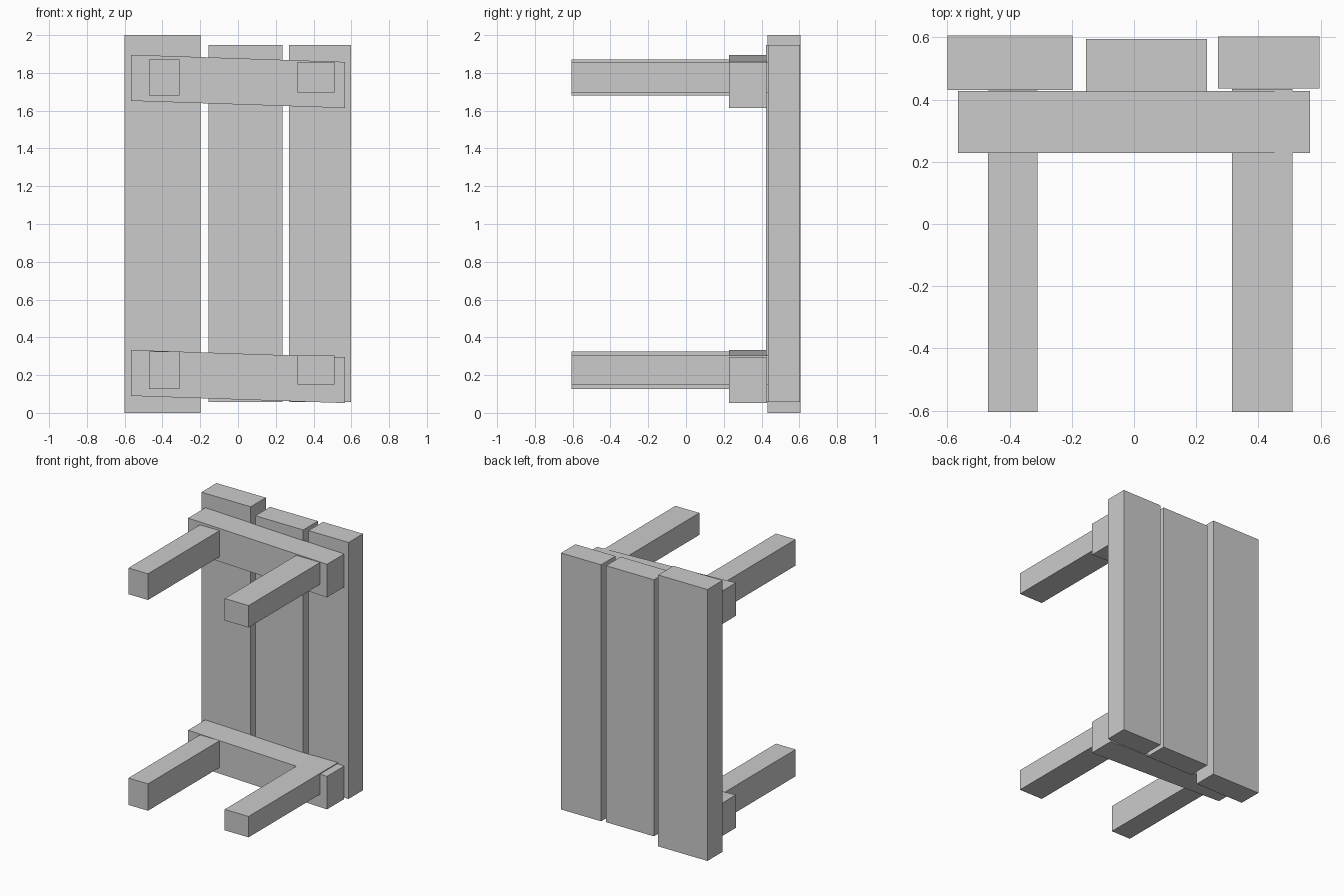
import bpy

if "Cube" in bpy.data.objects:
    bpy.data.objects.remove(bpy.data.objects["Cube"])


def block(name, x, y, z, drop=0.0):
    """Box from (min, max) ranges; the right end is lowered by drop."""
    verts = [(x[i], y[j], z[k] - drop * i)
             for i in (0, 1) for j in (0, 1) for k in (0, 1)]
    faces = [(0, 1, 3, 2), (4, 6, 7, 5), (0, 4, 5, 1),
             (2, 3, 7, 6), (0, 2, 6, 4), (1, 5, 7, 3)]
    mesh = bpy.data.meshes.new(name)
    mesh.from_pydata(verts, [], faces)
    mesh.update()
    obj = bpy.data.objects.new(name, mesh)
    bpy.context.collection.objects.link(obj)
    return obj


# Three upright tabletop planks of uneven size
block("left_plank", (-0.60, -0.198), (0.431, 0.607), (0.0, 2.0))
block("middle_plank", (-0.155, 0.235), (0.424, 0.595), (0.058, 1.948))
block("right_plank", (0.27, 0.597), (0.435, 0.603), (0.058, 1.948))

# Slightly slanted crossbars joining the planks, with two legs each
for level, bar_z, left_z, right_z in (
        ("lower", (0.09, 0.333), (0.126, 0.324), (0.149, 0.303)),
        ("upper", (1.652, 1.896), (1.679, 1.872), (1.695, 1.857))):
    block(level + "_crossbar", (-0.566, 0.566), (0.228, 0.428), bar_z, drop=0.038)
    block(level + "_left_leg", (-0.47, -0.31), (-0.605, 0.43), left_z)
    block(level + "_right_leg", (0.315, 0.51), (-0.605, 0.434), right_z)
